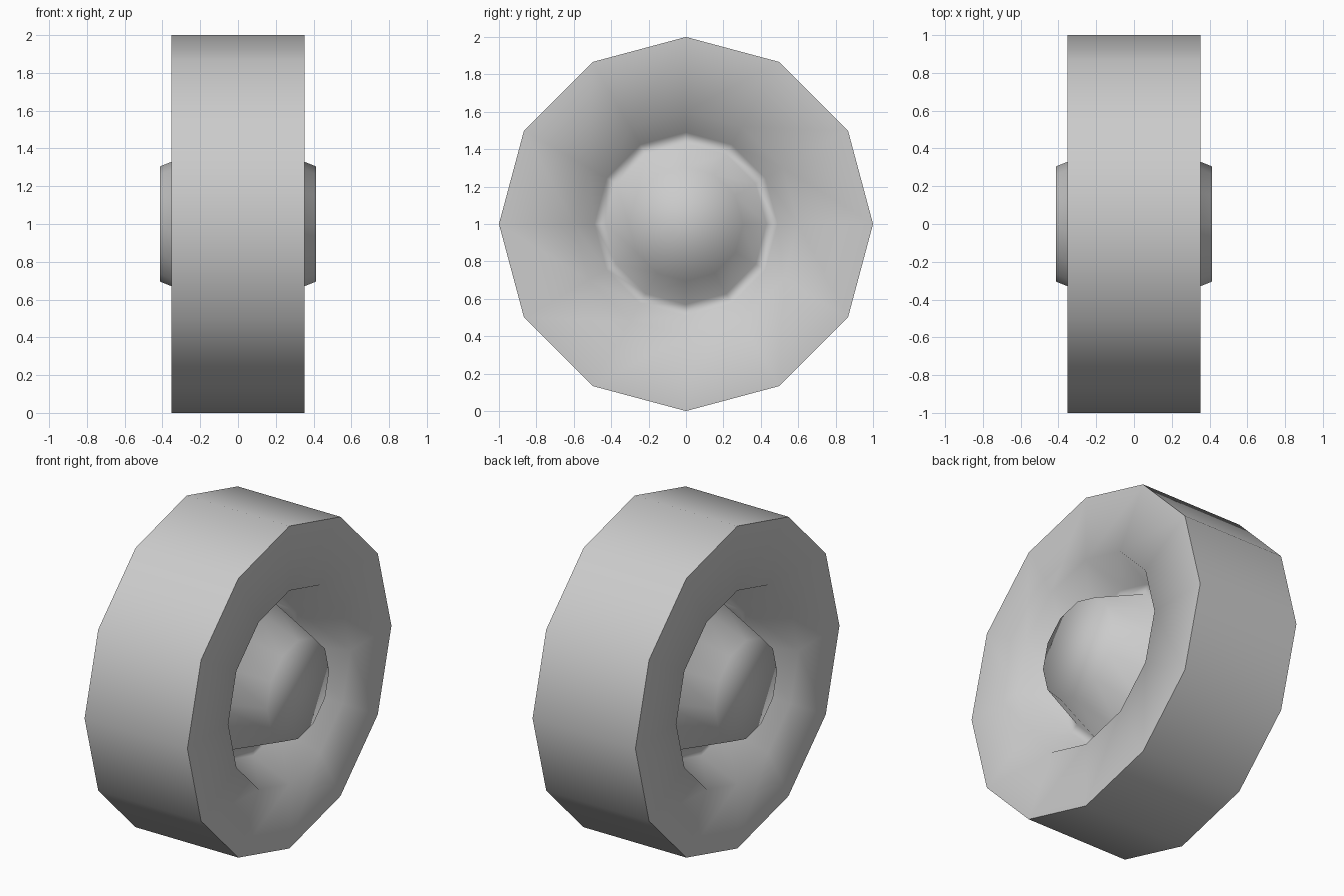
import bpy, bmesh
from math import sin, cos, pi

if "Cube" in bpy.data.objects:
    bpy.data.objects.remove(bpy.data.objects["Cube"])

SIDES = 12
# half profile from hub centre to tread edge: (x, radius)
HALF = [(0.412, 0.305), (0.105, 0.43), (0.105, 0.49), (0.353, 0.6), (0.353, 1.0)]
profile = HALF + [(-x, r) for x, r in reversed(HALF)]

bm = bmesh.new()
# rings around the x axle
rings = [[bm.verts.new((x, r * sin(2 * pi * i / SIDES), 1 + r * cos(2 * pi * i / SIDES)))
          for i in range(SIDES)] for x, r in profile]

# side walls, groove, hub and tread
for a, b in zip(rings, rings[1:]):
    for i in range(SIDES):
        j = (i + 1) % SIDES
        bm.faces.new((a[i], a[j], b[j], b[i]))

# flat hub caps
bm.faces.new(rings[0])
bm.faces.new(rings[-1])
bmesh.ops.recalc_face_normals(bm, faces=bm.faces)

# smooth everywhere, sharp tread corners
for f in bm.faces:
    f.smooth = True
for ring in (rings[4], rings[5]):
    for i in range(SIDES):
        bm.edges.get((ring[i], ring[(i + 1) % SIDES])).smooth = False

mesh = bpy.data.meshes.new("wheel")
bm.to_mesh(mesh)
bm.free()
wheel = bpy.data.objects.new("wheel", mesh)
bpy.context.collection.objects.link(wheel)
